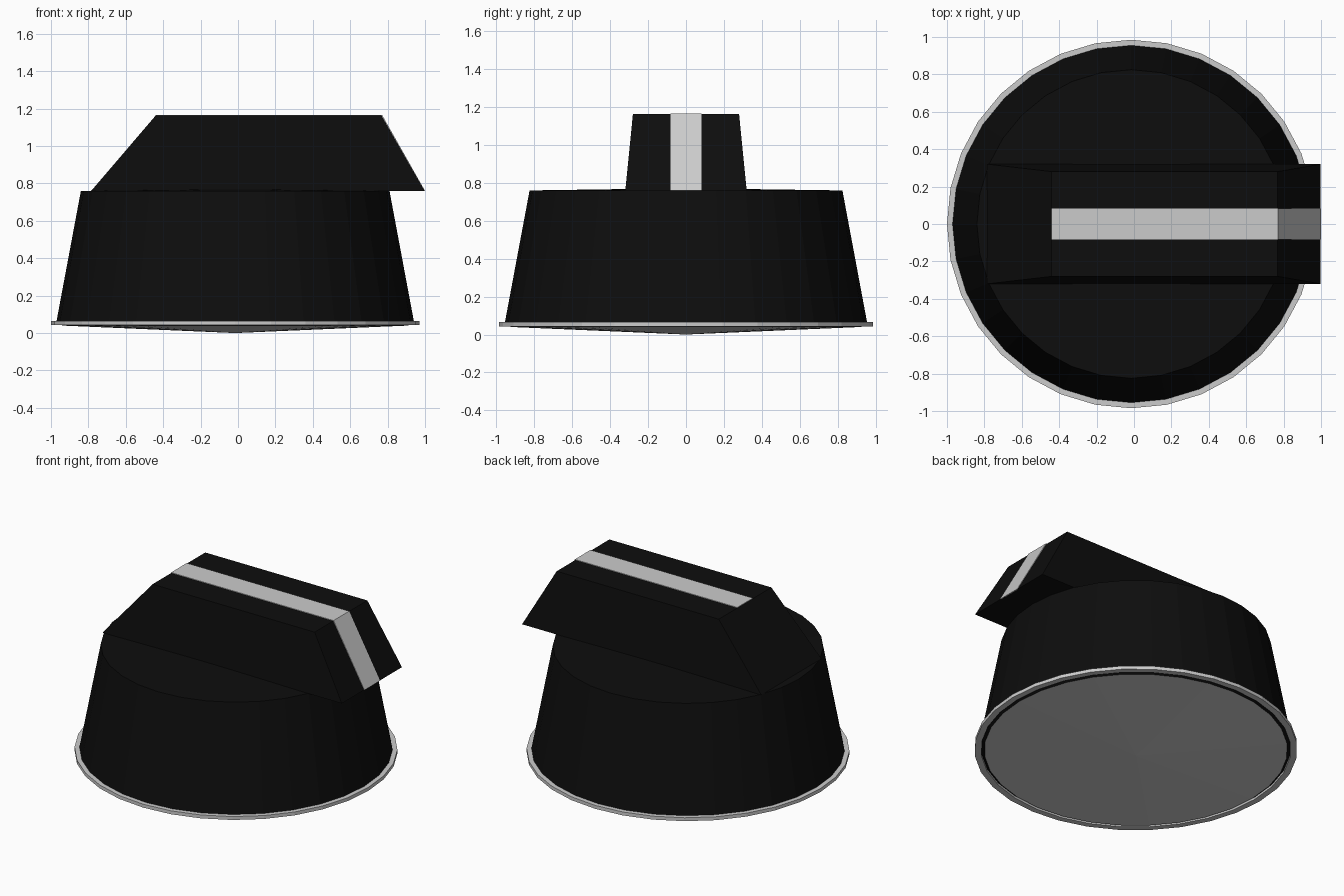
import bpy
import bmesh
from math import cos, sin, tau

if "Cube" in bpy.data.objects:
    bpy.data.objects.remove(bpy.data.objects["Cube"])

SIDES = 32
CX = -0.015  # axis of the round parts

black = bpy.data.materials.new("black_plastic")
black.diffuse_color = (0.004, 0.004, 0.004, 1)
black.use_nodes = True
black.node_tree.nodes["Principled BSDF"].inputs["Base Color"].default_value = black.diffuse_color


def finish(name, bm, mat=None):
    bmesh.ops.recalc_face_normals(bm, faces=bm.faces[:])
    me = bpy.data.meshes.new(name)
    bm.to_mesh(me)
    bm.free()
    if mat:
        me.materials.append(mat)
    ob = bpy.data.objects.new(name, me)
    bpy.context.collection.objects.link(ob)
    return ob


def lathe(name, profile, mat=None, closed=False):
    """Revolve (radius, z) points about the knob axis; radius 0 makes a pole."""
    bm = bmesh.new()
    rings = []
    for r, z in profile:
        n = SIDES if r > 0 else 1
        rings.append([bm.verts.new((CX + r * cos(tau * i / SIDES),
                                    r * sin(tau * i / SIDES), z)) for i in range(n)])
    pairs = list(zip(rings, rings[1:])) + ([(rings[-1], rings[0])] if closed else [])
    for a, b in pairs:
        for i in range(SIDES):
            j = (i + 1) % SIDES
            quad = [a[i % len(a)], a[j % len(a)], b[j % len(b)], b[i % len(b)]]
            bm.faces.new(list(dict.fromkeys(quad)))
    return finish(name, bm, mat)


def prism(name, profile, mat=None):
    """Join an (x, z, half width) side profile across y."""
    bm = bmesh.new()
    left = [bm.verts.new((x, -w, z)) for x, z, w in profile]
    right = [bm.verts.new((x, w, z)) for x, z, w in profile]
    bm.faces.new(left)
    bm.faces.new(right)
    for i in range(len(profile)):
        j = (i + 1) % len(profile)
        bm.faces.new((left[i], left[j], right[j], right[i]))
    return finish(name, bm, mat)


# Tapered knob body with a faintly raised top
lathe("knob_body", [(0.925, 0.04), (0.955, 0.065), (0.825, 0.76), (0, 0.772)], black)

# Thin grey skirt ring
lathe("skirt_ring", [(0.945, 0.042), (0.985, 0.042), (0.985, 0.065), (0.945, 0.065)],
      closed=True)

# Shallow conical underside
lathe("underside", [(0.925, 0.04), (0, 0)])

# Raised grip bar, overhanging at the pointer end
prism("grip_bar", [(-0.785, 0.76, 0.32), (0.997, 0.76, 0.32),
                   (0.767, 1.163, 0.28), (-0.44, 1.163, 0.28)], black)

# Grey pointer stripe along the top and down the end
S = 0.083
prism("pointer_stripe", [(-0.44, 1.16, S), (-0.44, 1.167, S), (0.77, 1.167, S),
                         (1.0, 0.76, S), (0.994, 0.76, S), (0.765, 1.16, S)])
